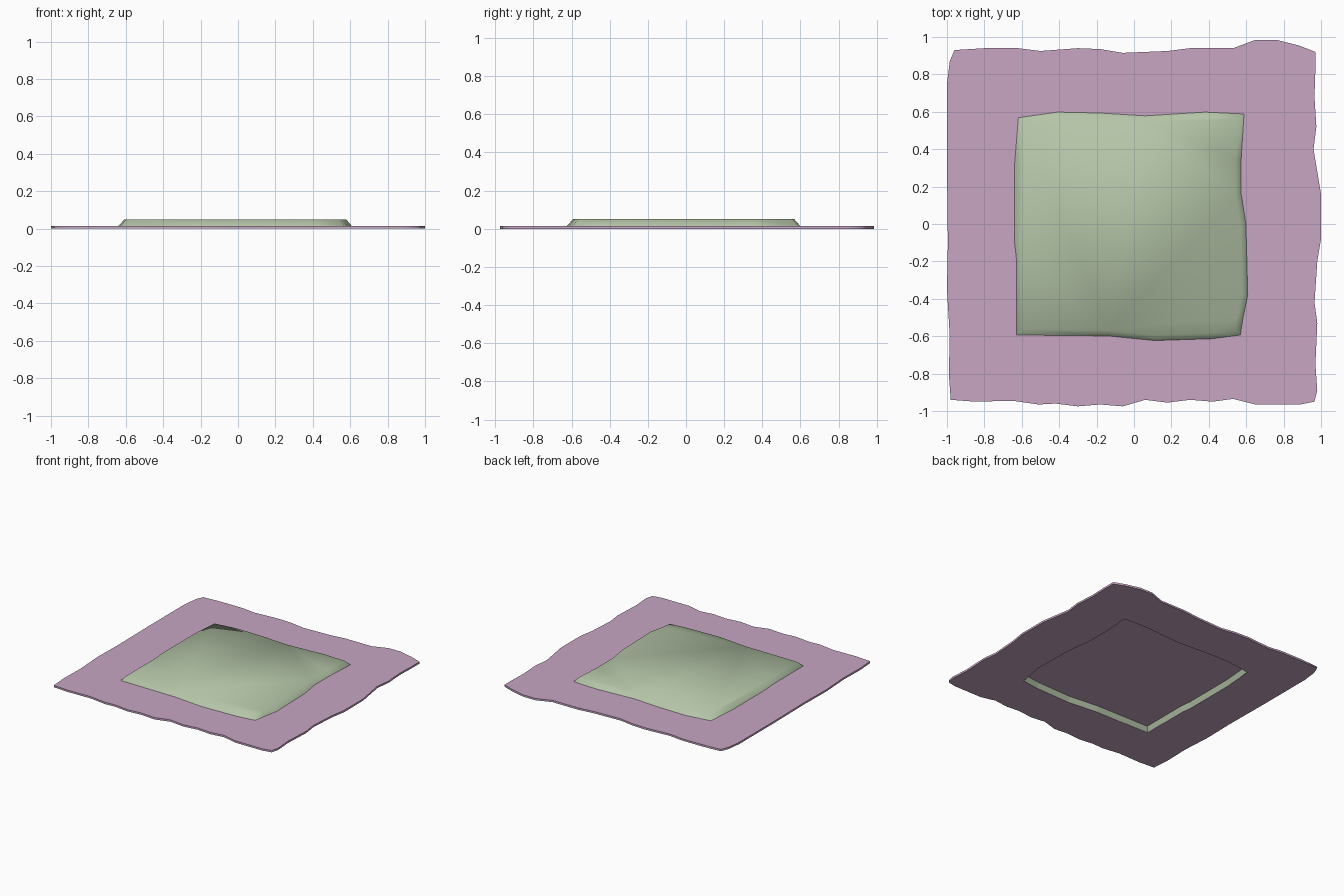
import bpy
import bmesh
from mathutils import Vector

default_cube = bpy.data.objects.get("Cube")
if default_cube:
    bpy.data.objects.remove(default_cube, do_unlink=True)


def make_material(name, colour):
    material = bpy.data.materials.new(name)
    material.use_nodes = True
    material.diffuse_color = (*colour, 1)
    shader = material.node_tree.nodes["Principled BSDF"]
    shader.inputs["Base Color"].default_value = (*colour, 1)
    shader.inputs["Roughness"].default_value = 0.9
    return material


mauve = make_material("mauve cloth", (.57, .38, .55))
sage = make_material("sage cloth", (.46, .56, .39))

RUG_THICKNESS = .015
CUSHION_TOP = .05
CAVITY_TOP = .041

# Wavy rug outline, one list per side, clockwise from the back left corner
rug_back = [(-.96, .93), (-.8, .94), (-.62, .94), (-.5, .925), (-.3, .94),
            (-.18, .935), (-.06, .915), (.18, .925), (.3, .94), (.53, .94),
            (.65, .985), (.76, .985), (.88, .955)]
rug_left = [(.97, .92), (.97, .83), (.965, .68), (.975, .52), (.96, .4),
            (1, .16), (1, -.08), (.98, -.2), (.965, -.42), (.98, -.53),
            (.97, -.75), (.98, -.89)]
rug_front = [(.965, -.95), (.89, -.965), (.65, -.965), (.53, -.935),
             (.42, -.95), (.3, -.94), (.18, -.955), (.06, -.94),
             (-.06, -.975), (-.18, -.965), (-.3, -.975), (-.42, -.96),
             (-.51, -.965), (-.65, -.945), (-.85, -.95)]
rug_right = [(-.98, -.94), (-.99, -.8), (-.985, -.6), (-1, -.35),
             (-.995, -.1), (-1, .3), (-1, .75), (-.985, .87)]
rug_outline = rug_back + rug_left + rug_front + rug_right

# Cushion footprint, in the same order
cushion_outline = [(-.62, .57), (-.41, .6), (-.18, .595), (.06, .58),
                   (.38, .6), (.59, .59), (.575, .35), (.575, .16), (.6, 0),
                   (.61, -.38), (.585, -.5), (.57, -.595), (.42, -.615),
                   (.11, -.625), (-.14, -.6), (-.63, -.595), (-.63, -.19),
                   (-.64, -.1), (-.64, .32)]


def inset(outline, distance):
    """Move a clockwise outline inwards along its corner normals."""
    result = []
    for i, point in enumerate(outline):
        here = Vector(point)
        before = (here - Vector(outline[i - 1])).normalized()
        after = (Vector(outline[(i + 1) % len(outline)]) - here).normalized()
        normal_a = Vector((before.y, -before.x))
        normal_b = Vector((after.y, -after.x))
        miter = (normal_a + normal_b) / (1 + normal_a.dot(normal_b))
        result.append(here + miter * distance)
    return result


def make_rug():
    """A flat slab with an opening below the cushion."""
    curve = bpy.data.curves.new("rug", "CURVE")
    curve.dimensions = "2D"
    curve.fill_mode = "BOTH"
    curve.extrude = RUG_THICKNESS / 2
    for outline in (rug_outline, inset(cushion_outline, .012)):
        spline = curve.splines.new("POLY")
        spline.points.add(len(outline) - 1)
        for control, (x, y) in zip(spline.points, outline):
            control.co = (x, y, 0, 1)
        spline.use_cyclic_u = True
    curve.materials.append(mauve)
    rug = bpy.data.objects.new("rug", curve)
    rug.location.z = RUG_THICKNESS / 2
    bpy.context.collection.objects.link(rug)
    bpy.context.view_layer.objects.active = rug
    rug.select_set(True)
    bpy.ops.object.convert(target="MESH")
    rug.select_set(False)


def make_shell(name, levels, material, cap_material, smooth):
    """Stack inset rings of the footprint and cap the last one."""
    bm = bmesh.new()
    rings = [[bm.verts.new((p.x, p.y, z)) for p in inset(cushion_outline, d)]
             for d, z in levels]
    count = len(cushion_outline)
    for lower, upper in zip(rings, rings[1:]):
        for i in range(count):
            j = (i + 1) % count
            bm.faces.new((lower[i], upper[i], upper[j], lower[j]))
    cap = bm.faces.new(list(reversed(rings[-1])))
    cap.material_index = 1
    for face in bm.faces:
        face.smooth = smooth
    if not smooth:
        bmesh.ops.reverse_faces(bm, faces=bm.faces[:])
    mesh = bpy.data.meshes.new(name)
    bm.normal_update()
    bm.to_mesh(mesh)
    bm.free()
    mesh.materials.append(material)
    mesh.materials.append(cap_material)
    bpy.context.collection.objects.link(bpy.data.objects.new(name, mesh))


make_rug()

# Soft raised cushion with bevelled sides
make_shell("cushion", [(0, RUG_THICKNESS - .002), (.032, CUSHION_TOP)],
           sage, sage, True)

# Hollow underside: green walls and a mauve backing
make_shell("cushion_backing", [(.013, .002), (.03, CAVITY_TOP)],
           sage, mauve, False)
